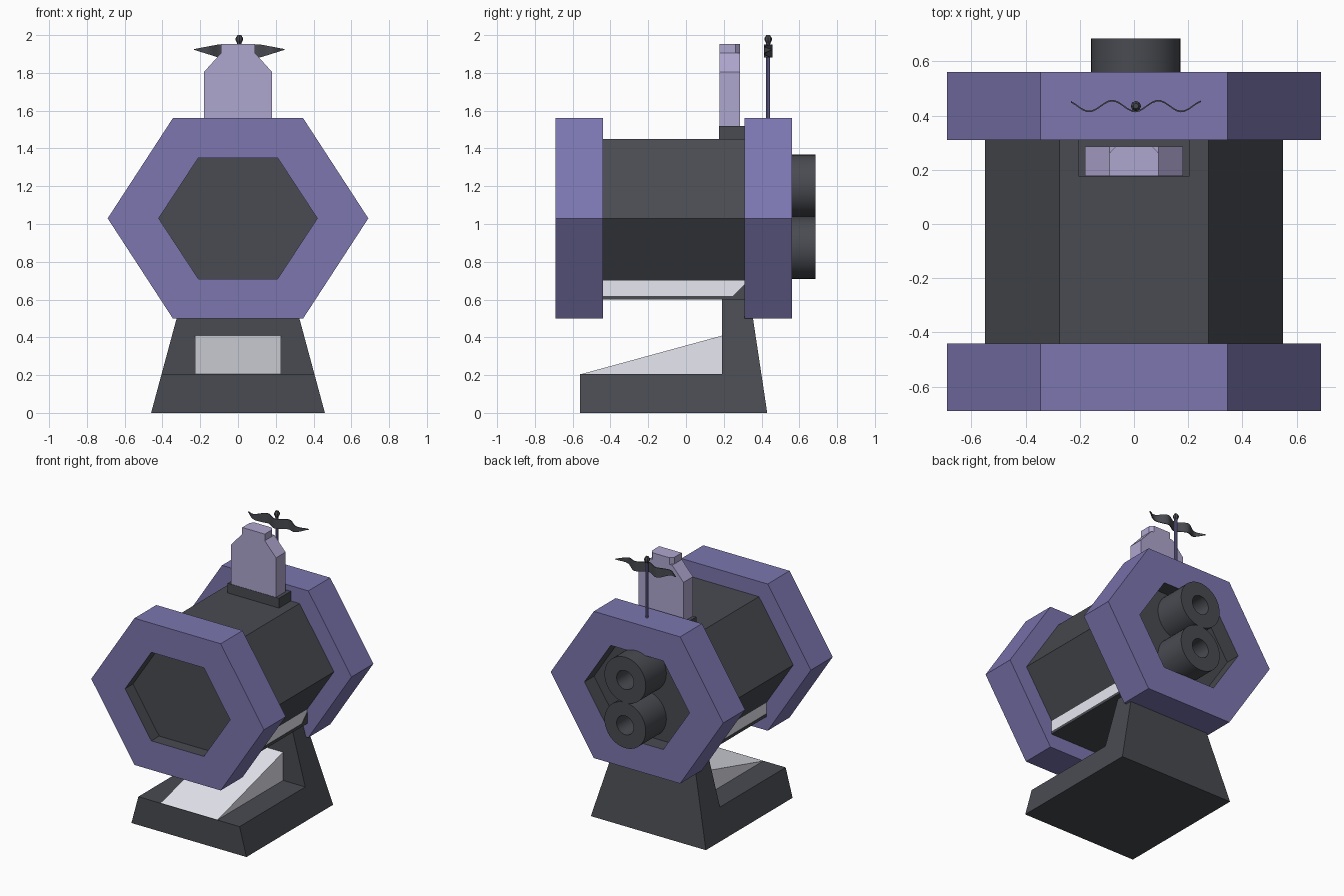
import bpy, bmesh, math

if "Cube" in bpy.data.objects:
    bpy.data.objects.remove(bpy.data.objects["Cube"])


def material(name, rgb):
    m = bpy.data.materials.new(name)
    m.diffuse_color = (*rgb, 1)
    m.use_nodes = True
    m.node_tree.nodes["Principled BSDF"].inputs["Base Color"].default_value = m.diffuse_color
    return m


PURPLE = material("purple", (0.20, 0.18, 0.43))
LILAC = material("lilac", (0.43, 0.385, 0.62))
DARK = material("charcoal", (0.067, 0.07, 0.082))
LIGHT = material("light", (0.8, 0.81, 0.88))


def finish(name, bm, mats, smooth=False):
    bmesh.ops.recalc_face_normals(bm, faces=bm.faces)
    me = bpy.data.meshes.new(name)
    bm.to_mesh(me)
    bm.free()
    for m in mats:
        me.materials.append(m)
    ob = bpy.data.objects.new(name, me)
    bpy.context.collection.objects.link(ob)
    if smooth:
        bpy.ops.object.select_all(action='DESELECT')
        ob.select_set(True)
        bpy.context.view_layer.objects.active = ob
        bpy.ops.object.shade_smooth_by_angle(angle=math.radians(35))
    return ob


def loft(name, a, b, mat):
    """Solid between two matching outlines."""
    bm = bmesh.new()
    va, vb = ([bm.verts.new(p) for p in loop] for loop in (a, b))
    n = len(a)
    bm.faces.new(va)
    bm.faces.new(vb)
    for i in range(n):
        j = (i + 1) % n
        bm.faces.new((va[i], va[j], vb[j], vb[i]))
    return finish(name, bm, [mat])


def along_y(name, xz, y0, y1, mat):
    return loft(name, [(x, y0, z) for x, z in xz], [(x, y1, z) for x, z in xz], mat)


def along_x(name, yz, width, mat):
    """Side profile extruded to +-width(z)."""
    return loft(name, [(-width(z), y, z) for y, z in yz],
                [(width(z), y, z) for y, z in yz], mat)


def polygon(n, rx, rz, cx, cz):
    return [(cx + rx * math.cos(2 * math.pi * i / n),
             cz + rz * math.sin(2 * math.pi * i / n)) for i in range(n)]


def hexagon(w, h):
    return polygon(6, w, h / math.sin(math.pi / 3), 0, 1.03)


def tube(name, outer, inner, y0, y1, mat, smooth=False):
    """Hollow ring along y with a dark bore."""
    bm = bmesh.new()
    loops = [[bm.verts.new((x, y, z)) for x, z in pts]
             for pts, y in ((outer, y0), (outer, y1), (inner, y1), (inner, y0))]
    n = len(outer)
    for k in range(4):
        a, b = loops[k], loops[(k + 1) % 4]
        for i in range(n):
            j = (i + 1) % n
            f = bm.faces.new((a[i], a[j], b[j], b[i]))
            f.material_index = int(k == 2)
    return finish(name, bm, [mat, DARK], smooth)


# Main body: hexagonal barrel closing the recesses of two end rings
along_y("barrel", hexagon(0.55, 0.42), -0.60, 0.45, DARK)
for name, y0, y1 in (("front_ring", -0.69, -0.44), ("rear_ring", 0.31, 0.56)):
    tube(name, hexagon(0.69, 0.53), hexagon(0.42, 0.32), y0, y1, PURPLE)

# Rear exhaust pipes
for name, z in (("upper_pipe", 1.202), ("lower_pipe", 0.875)):
    tube(name, polygon(40, 0.165, 0.165, 0.007, z),
         polygon(40, 0.068, 0.068, 0.007, z), 0.44, 0.685, DARK, True)

# Stand, tapering upwards, with a light ramp
along_x("stand", [(-0.56, 0), (0.43, 0), (0.326, 0.69), (0.19, 0.69), (0.19, 0.205),
                  (-0.56, 0.205)], lambda z: 0.46 - 0.27 * z, DARK)
along_x("ramp", [(-0.56, 0.204), (0.195, 0.204), (0.195, 0.41)], lambda z: 0.227, LIGHT)

# Light strip under the barrel and the dark tray holding it
along_x("under_strip", [(-0.445, 0.61), (0.31, 0.61), (0.31, 0.70), (-0.445, 0.70)],
        lambda z: 0.334, LIGHT)
along_x("under_tray", [(-0.445, 0.60), (0.315, 0.60), (0.315, 0.685), (0.25, 0.62),
                       (-0.445, 0.62)], lambda z: 0.337, DARK)

# Tower on its plinth
along_x("tower_plinth", [(0.175, 1.44), (0.315, 1.44), (0.315, 1.52), (0.175, 1.52)],
        lambda z: 0.205, DARK)
along_y("tower", [(-0.18, 1.51), (0.18, 1.51), (0.18, 1.805), (0.09, 1.905),
                  (-0.09, 1.905), (-0.18, 1.805)], 0.177, 0.286, LILAC)
cap = [(-0.09, 0.177), (0.09, 0.177), (0.09, 0.262), (0.068, 0.286), (-0.068, 0.286),
       (-0.09, 0.262)]
loft("tower_cap", [(x, y, 1.90) for x, y in cap], [(x, y, 1.953) for x, y in cap], LILAC)

# Flag pole and finial
PX, PY = 0.007, 0.435


def lathe(name, profile, sides, mat):
    bm = bmesh.new()
    rings = []
    for r, z in profile:
        rings.append([bm.verts.new((x, y, z)) for x, y in polygon(sides, r, r, PX, PY)])
    bm.faces.new(rings[0])
    bm.faces.new(rings[-1])
    for a, b in zip(rings, rings[1:]):
        for i in range(sides):
            j = (i + 1) % sides
            bm.faces.new((a[i], a[j], b[j], b[i]))
    finish(name, bm, [mat])


lathe("flag_pole", [(0.011, 1.55), (0.011, 1.965)], 10, PURPLE)
lathe("finial", [(0.010, 1.945), (0.012, 1.958), (0.019, 1.972), (0.019, 1.985),
                 (0.010, 2.0)], 8, DARK)

# Waving two-tailed pennant, tapering to its tips
bm = bmesh.new()
rows = []
N = 32
for i in range(N + 1):
    t = -1 + 2 * i / N
    x = 0.24 * t
    taper = min(1.0, (1 - abs(t)) / 0.55)
    y = PY - 0.02 * math.sin(2 * math.pi * (x - 0.125) / 0.17)
    mid = 1.916 + 0.008 * (1 - taper)
    half = 0.002 + 0.033 * taper
    rows.append([bm.verts.new((PX + x, y + dy, mid + dz))
                 for dy, dz in ((-0.003, -half), (0.003, -half), (0.003, half), (-0.003, half))])
bm.faces.new(rows[0])
bm.faces.new(rows[-1])
for a, b in zip(rows, rows[1:]):
    for k in range(4):
        m = (k + 1) % 4
        bm.faces.new((a[k], a[m], b[m], b[k]))
finish("pennant", bm, [DARK], True)
